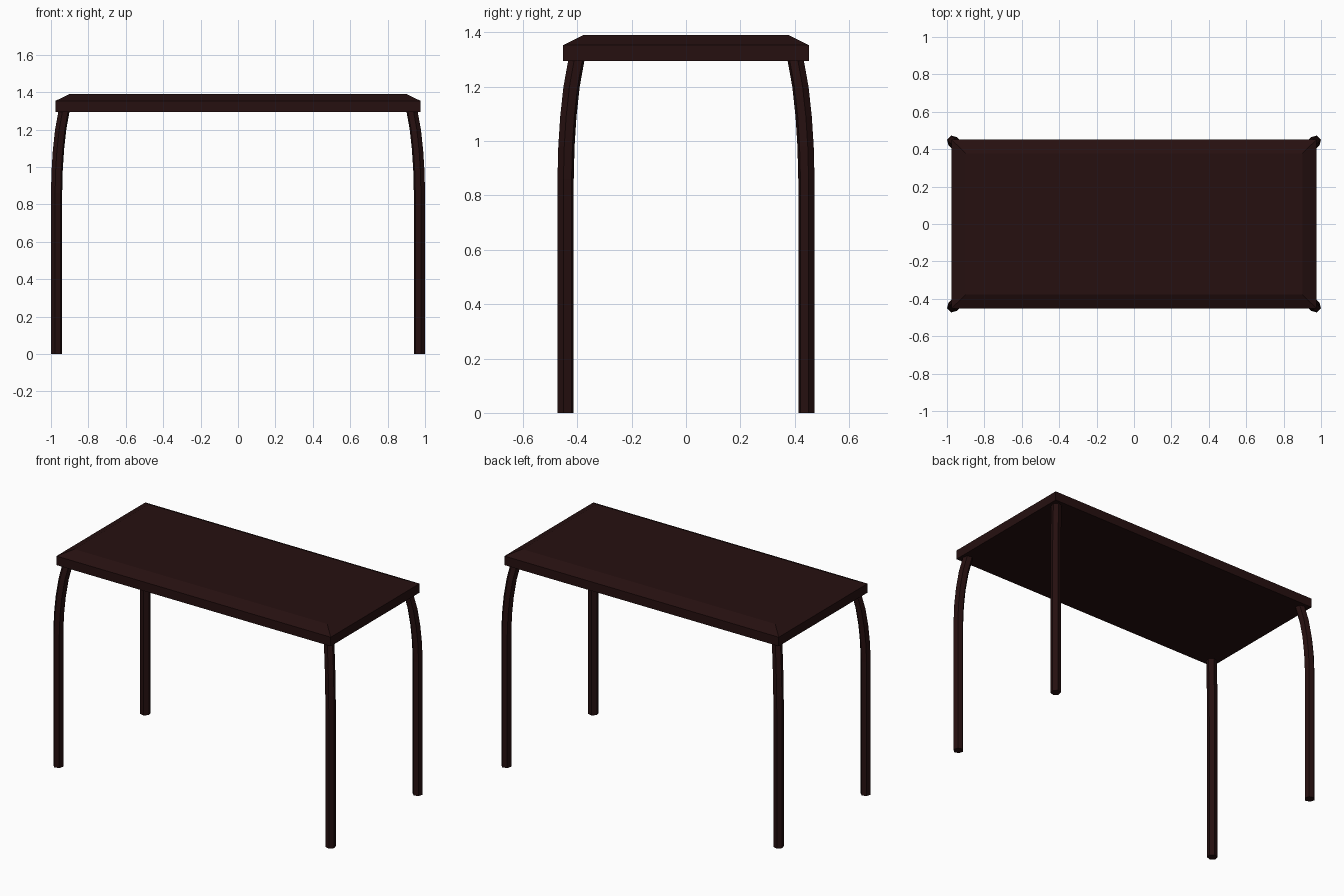
import bpy, bmesh, math

if "Cube" in bpy.data.objects:
    bpy.data.objects.remove(bpy.data.objects["Cube"])

wood = bpy.data.materials.new("dark brown wood")
wood.diffuse_color = (0.019, 0.005, 0.005, 1)
wood.use_nodes = True
wood.node_tree.nodes["Principled BSDF"].inputs["Base Color"].default_value = wood.diffuse_color


def loft(name, rings):
    """Skin a stack of equal-length point rings and cap both ends."""
    bm = bmesh.new()
    loops = [[bm.verts.new(p) for p in ring] for ring in rings]
    n = len(loops[0])
    for a, b in zip(loops, loops[1:]):
        for i in range(n):
            j = (i + 1) % n
            bm.faces.new((a[i], a[j], b[j], b[i]))
    bm.faces.new(loops[0][::-1])
    bm.faces.new(loops[-1])
    bmesh.ops.recalc_face_normals(bm, faces=bm.faces)
    me = bpy.data.meshes.new(name)
    bm.to_mesh(me)
    bm.free()
    me.materials.append(wood)
    ob = bpy.data.objects.new(name, me)
    bpy.context.collection.objects.link(ob)
    return ob


def rect(x, y, z):
    return [(-x, -y, z), (x, -y, z), (x, y, z), (-x, y, z)]


# Table top: slab with a chamfered upper edge
loft("table_top", [rect(0.977, 0.452, 1.295),
                   rect(0.977, 0.452, 1.353),
                   rect(0.90, 0.378, 1.39)])

# Legs: six-sided tubes that bend diagonally inward under the top
LEG_PATH = [(0, 0), (0.86, 0), (0.98, 0.003), (1.09, 0.010),
            (1.20, 0.022), (1.30, 0.040), (1.34, 0.049)]   # height, inward shift
RADIUS = 0.031


def leg(name, sx, sy):
    rings = []
    for z, d in LEG_PATH:
        ring = []
        for k in range(6):
            a = math.radians(15 + 60 * k)
            ring.append((sx * (0.970 - d + RADIUS * math.cos(a)),
                         sy * (0.443 - d + RADIUS * math.sin(a)), z))
        rings.append(ring)
    loft(name, rings)


for sy, depth in ((-1, "front"), (1, "back")):
    for sx, side in ((-1, "left"), (1, "right")):
        leg(f"{depth}_{side}_leg", sx, sy)
